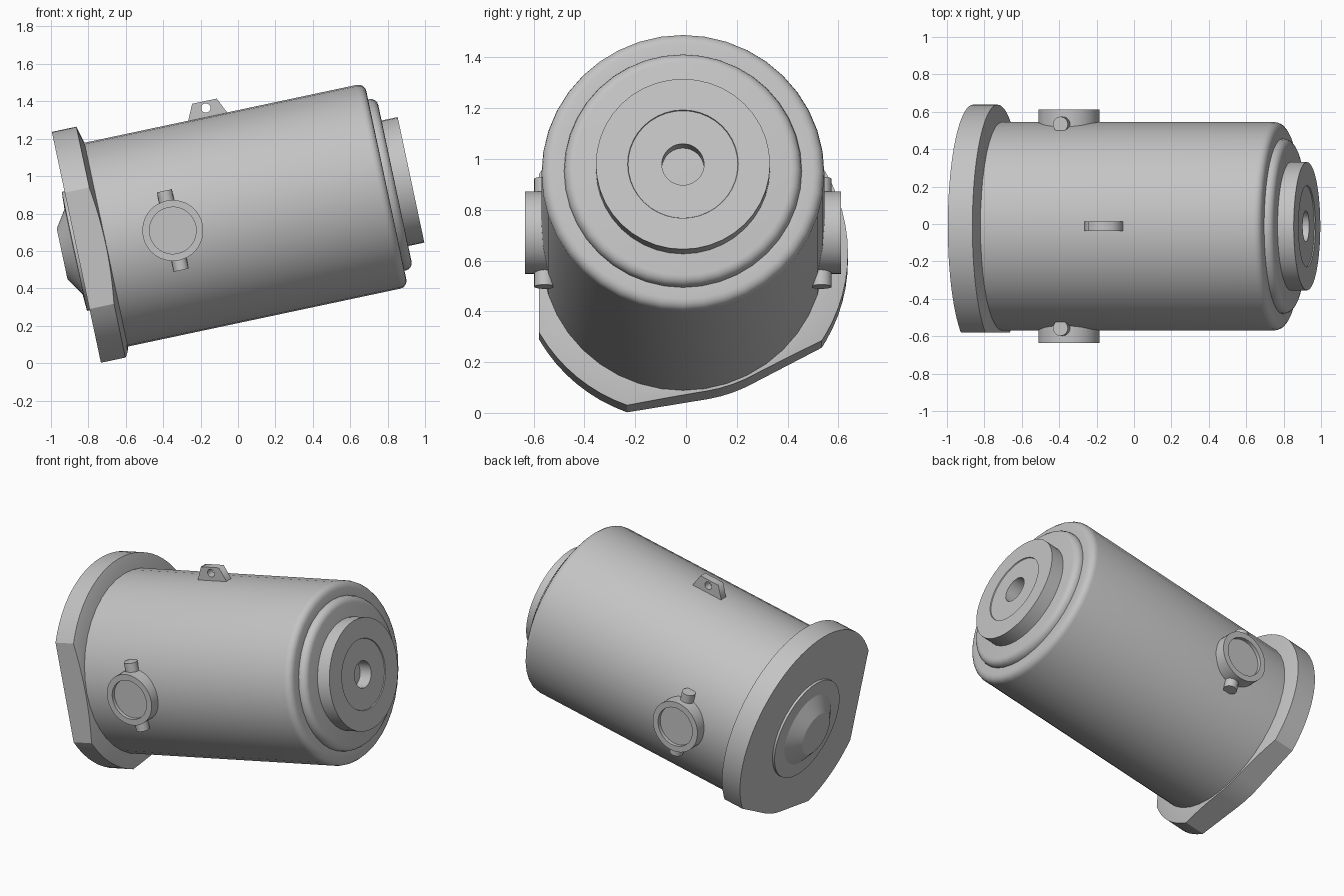
import bpy, bmesh, math
from mathutils import Matrix, Vector

cube = bpy.data.objects.get("Cube")
if cube:
    bpy.data.objects.remove(cube, do_unlink=True)

# Single grey paint
grey = bpy.data.materials.new("grey_metal")
grey.use_nodes = True
tone = (0.55, 0.55, 0.55, 1)
grey.diffuse_color = tone
grey.node_tree.nodes["Principled BSDF"].inputs["Base Color"].default_value = tone

# Tilted frame: axis runs along the drum, up is square to it, tip is the front face centre
TILT = math.radians(12)
axis = Vector((math.cos(TILT), 0, math.sin(TILT)))
side = Vector((0, 1, 0))
up = Vector((-math.sin(TILT), 0, math.cos(TILT)))
tip = Vector((0.925, -0.012, 0.98))


def frame(x, y, z, along=0.0):
    m = Matrix((x, y, z)).transposed().to_4x4()
    m.translation = tip + axis * along
    return m


drum_frame = frame(side, up, axis)


def finish(name, bm, matrix):
    bmesh.ops.remove_doubles(bm, verts=bm.verts, dist=1e-5)
    bmesh.ops.recalc_face_normals(bm, faces=bm.faces)
    mesh = bpy.data.meshes.new(name)
    bm.to_mesh(mesh)
    bm.free()
    mesh.materials.append(grey)
    obj = bpy.data.objects.new(name, mesh)
    bpy.context.collection.objects.link(obj)
    obj.matrix_world = matrix
    bpy.ops.object.select_all(action="DESELECT")
    obj.select_set(True)
    bpy.context.view_layer.objects.active = obj
    bpy.ops.object.shade_smooth_by_angle(angle=math.radians(28))
    return obj


def lathe(name, profile, matrix, steps=40):
    """Turn (radius, height) points about local z."""
    bm = bmesh.new()
    verts = [bm.verts.new((r, 0, h)) for r, h in profile]
    edges = [bm.edges.new(pair) for pair in zip(verts, verts[1:])]
    bmesh.ops.spin(bm, geom=verts + edges, cent=(0, 0, 0), axis=(0, 0, 1),
                   angle=math.tau, steps=steps)
    return finish(name, bm, matrix)


def rounded(r, h, size, count=4):
    """Quarter round from the wall at radius r to a face at height h."""
    return [(r - size + size * math.cos(a), h - size + size * math.sin(a))
            for a in (math.pi / 2 * i / count for i in range(count + 1))]


# Drum with rounded shoulders
lathe("drum", [(0, -1.70), (0.557, -1.70)] + rounded(0.557, -0.135, 0.042)
      + [(0.468, -0.135)] + rounded(0.468, -0.088, 0.04) + [(0, -0.088)], drum_frame)

# Stepped end hub with a bored centre
lathe("end_hub", [(0.343, -0.10), (0.343, 0), (0.218, 0), (0.216, -0.006),
                  (0.083, -0.006), (0.083, -0.16), (0, -0.16)], drum_frame)

# Rear boss with a raised cone
lathe("rear_boss", [(0, -1.80), (0.325, -1.80), (0.325, -1.84), (0.232, -1.845),
                    (0.138, -1.907), (0, -1.907)], drum_frame)

# Rear flange: a disc with three flats and a bevelled front edge
RIM, FLAT = 0.65, 0.567
half = math.acos(FLAT / RIM)
flats = [math.radians(a) for a in (180, 279.5, 298)]


def flange_radius(a):
    if flats[1] <= a <= flats[2]:
        return FLAT
    cuts = [FLAT / math.cos(a - f) for f in flats if abs(a - f) < half]
    return min(cuts + [RIM])


angles = {round(math.tau * i / 72, 5) for i in range(72)}
angles |= {f + s * half for f, s in
           ((flats[0], -1), (flats[0], 1), (flats[1], -1), (flats[2], 1))}
angles = sorted(angles | set(flats))
bm = bmesh.new()
rings = [[], [], []]
for a in angles:
    r = flange_radius(a)
    slope = -1.665 - (r - 0.557) * 0.28
    for ring, (rad, h) in zip(rings, ((r, -1.825), (r, slope), (0.55, -1.665))):
        ring.append(bm.verts.new((rad * math.cos(a), rad * math.sin(a), h)))
for low, high in zip(rings, rings[1:]):
    for i in range(len(angles)):
        bm.faces.new((low[i - 1], low[i], high[i], high[i - 1]))
bm.faces.new(rings[0])
bm.faces.new(rings[2])
finish("rear_flange", bm, drum_frame)

# Side ports with recessed faces, each crossed by a pin
for label, sign in (("left", 1), ("right", -1)):
    port = frame(axis, up * -sign, side * sign, along=-1.302)
    lathe(label + "_port", [(0, 0.45), (0.163, 0.45), (0.163, 0.623), (0.125, 0.623),
                            (0.125, 0.60), (0, 0.60)], port)
    pin = frame(axis, side * -1, up, along=-1.302)
    pin.translation += side * sign * 0.545
    lathe(label + "_pin", [(0, -0.217), (0.041, -0.217), (0.041, 0.217), (0, 0.217)], pin, 20)

# Lifting lug with an eye
curve = bpy.data.curves.new("lifting_lug", "CURVE")
curve.dimensions = "2D"
curve.fill_mode = "BOTH"
curve.extrude = 0.025
eye = [(0.025 * math.cos(math.tau * i / 16), 0.604 + 0.025 * math.sin(math.tau * i / 16))
       for i in range(16)]
for points in ([(-0.105, 0.53), (0.105, 0.53), (0.105, 0.56), (0.067, 0.641),
                (-0.067, 0.641), (-0.105, 0.56)], eye):
    spline = curve.splines.new("POLY")
    spline.points.add(len(points) - 1)
    for p, (x, y) in zip(spline.points, points):
        p.co = (x, y, 0, 1)
    spline.use_cyclic_u = True
curve.materials.append(grey)
lug = bpy.data.objects.new("lifting_lug", curve)
bpy.context.collection.objects.link(lug)
lug.matrix_world = frame(axis, up, side * -1, along=-0.993)
